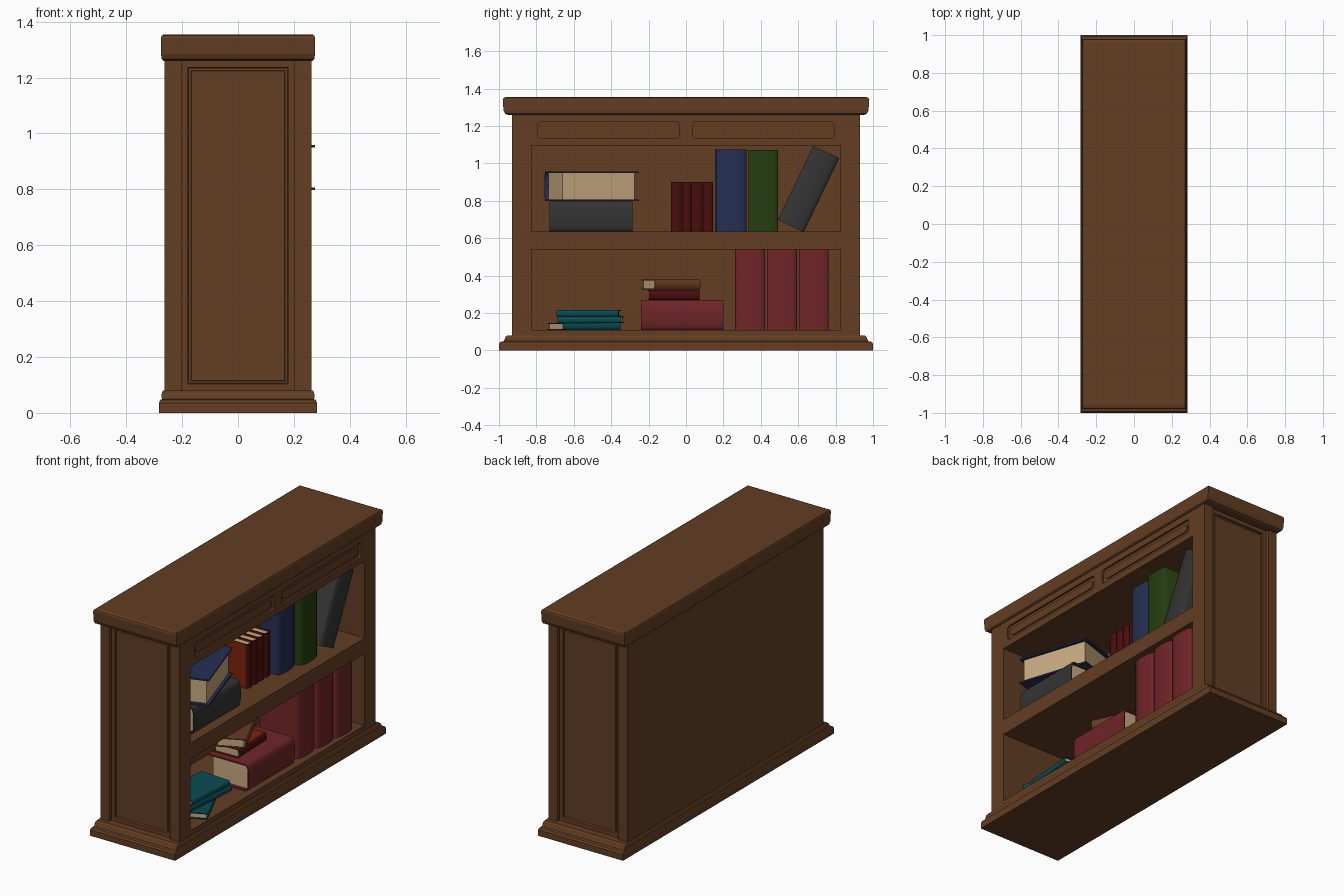
import bpy, bmesh, math
from mathutils import Vector, Euler

if "Cube" in bpy.data.objects:
    bpy.data.objects.remove(bpy.data.objects["Cube"])


def material(name, rgb):
    m = bpy.data.materials.new(name)
    m.diffuse_color = (*rgb, 1)
    m.use_nodes = True
    m.node_tree.nodes["Principled BSDF"].inputs["Base Color"].default_value = m.diffuse_color
    return m


WOOD = material("brown wood", (.125, .048, .017))
PAGES = material("cream pages", (.58, .40, .22))
NAVY = material("navy", (.018, .028, .085))
GREEN = material("green", (.018, .048, .005))
GREY = material("charcoal", (.034, .034, .035))
CRIMSON = material("crimson", (.16, .018, .021))
MAROON = material("maroon", (.07, .004, .004))
RED = material("orange red", (.20, .016, .003))
TEAL = material("teal", (.003, .072, .085))
LEATHER = material("brown leather", (.14, .045, .018))


def finish(name, bm, mats, smooth=False):
    bmesh.ops.recalc_face_normals(bm, faces=bm.faces)
    me = bpy.data.meshes.new(name)
    bm.to_mesh(me)
    bm.free()
    ob = bpy.data.objects.new(name, me)
    bpy.context.collection.objects.link(ob)
    for m in mats:
        me.materials.append(m)
    if smooth:
        bpy.ops.object.select_all(action='DESELECT')
        ob.select_set(True)
        bpy.context.view_layer.objects.active = ob
        bpy.ops.object.shade_smooth_by_angle(angle=math.radians(35))
    return ob


def add_box(bm, lo, hi, mat=0):
    vs = bmesh.ops.create_cube(bm, size=1)['verts']
    for v in vs:
        v.co = Vector([(a + b) / 2 + c * (b - a) for a, b, c in zip(lo, hi, v.co)])
    for f in {f for v in vs for f in v.link_faces}:
        f.material_index = mat


def box(name, lo, hi):
    bm = bmesh.new()
    add_box(bm, lo, hi)
    return finish(name, bm, [WOOD])


def add_prism(bm, pts, vec):
    """Extrude a closed outline of 3D points; returns its faces."""
    a = [bm.verts.new(p) for p in pts]
    b = [bm.verts.new(Vector(p) + Vector(vec)) for p in pts]
    n = len(a)
    return [bm.faces.new(a), bm.faces.new(b[::-1])] + [
        bm.faces.new((a[i], a[(i + 1) % n], b[(i + 1) % n], b[i])) for i in range(n)]


def moulding(name, rings):
    """Stack of rectangles given as half x, half y, z."""
    bm = bmesh.new()
    loops = [[bm.verts.new((sx * x, sy * y, z)) for sx, sy in
              ((-1, -1), (1, -1), (1, 1), (-1, 1))] for x, y, z in rings]
    bm.faces.new(loops[0])
    bm.faces.new(loops[-1])
    for p, q in zip(loops, loops[1:]):
        for i in range(4):
            j = (i + 1) % 4
            bm.faces.new((p[i], p[j], q[j], q[i]))
    return finish(name, bm, [WOOD])


# stepped plinth and cornice
moulding("plinth", [(.282, 1, 0), (.282, 1, .036), (.279, .992, .046), (.272, .975, .049),
                    (.274, .97, .06), (.272, .965, .073), (.268, .955, .08)])
moulding("cornice", [(.266, .955, 1.26), (.273, .968, 1.266), (.276, .976, 1.285),
                     (.276, .98, 1.342), (.273, .976, 1.35), (.265, .96, 1.355)])

# carcass: back, floor, middle shelf
X = .263
box("back_panel", (-X, -.83, .08), (-.22, .83, 1.26))
box("floor_board", (-.23, -.83, .07), (X, .83, .11))
box("middle_shelf", (-.23, -.83, .54), (X, .83, .635))

# ends: corner posts and a panel with an inset moulding
for s, side in ((-1, "left"), (1, "right")):
    for sx, pos in ((-1, "back"), (1, "front")):
        xs = sorted((sx * .203, sx * X))
        ys = sorted((s * .825, s * .93))
        box(f"{side}_{pos}_post", (xs[0], ys[0], .08), (xs[1], ys[1], 1.26))
    bm = bmesh.new()
    ys = sorted((s * .825, s * .912))
    add_box(bm, (-.203, ys[0], .08), (.203, ys[1], 1.26))
    bm.normal_update()
    face = max(bm.faces, key=lambda f: f.calc_center_median().y * s)
    for thick, depth in ((.033, 0), (.004, -.012), (.011, 0), (.004, .006)):
        bmesh.ops.inset_region(bm, faces=[face], thickness=thick, depth=depth)
        bm.normal_update()
    finish(f"{side}_end_panel", bm, [WOOD])


def rounded_rect(x, y0, y1, z0, z1, r):
    pts = []
    for k, (cy, cz) in enumerate(((y1 - r, z1 - r), (y0 + r, z1 - r),
                                  (y0 + r, z0 + r), (y1 - r, z0 + r))):
        for i in range(5):
            a = math.radians(90 * k + 22.5 * i)
            pts.append((x, cy + r * math.cos(a), cz + r * math.sin(a)))
    return pts


# frieze with two recessed panels, each holding a raised lozenge
frieze = box("frieze", (-.23, -.83, 1.095), (X, .83, 1.262))
bm = bmesh.new()
for y0 in (-.79, .035):
    add_prism(bm, rounded_rect(X - .012, y0, y0 + .755, 1.133, 1.222, .018), (.05, 0, 0))
cutter = finish("frieze_cutter", bm, [WOOD])
cutter.hide_render = True
mod = frieze.modifiers.new("recess", 'BOOLEAN')
mod.operation = 'DIFFERENCE'
mod.solver = 'EXACT'
mod.object = cutter
bpy.context.view_layer.objects.active = frieze
bpy.ops.object.modifier_apply(modifier="recess")
bpy.data.objects.remove(cutter)
for y0, side in ((-.79, "left"), (.035, "right")):
    bm = bmesh.new()
    add_prism(bm, rounded_rect(X - .014, y0 + .02, y0 + .735, 1.154, 1.202, .0235), (.009, 0, 0))
    finish(f"{side}_frieze_lozenge", bm, [WOOD])


def book(name, size, loc, cover, spine=None, turn=0, stand=None):
    """size = length, depth, thickness; spine towards +x; stand = tilt from flat."""
    L, D, T = size
    t = .009 if T > .1 else .005
    bulge = min(.02, T * .3)

    def outline(h, c, b):
        return [(D / 2 - c + b * math.cos(a), h * math.sin(a) ** 1)
                for a in [math.radians(-90 + 18 * i) for i in range(11)]]
    h = T / 2
    # C-shaped cover with rounded spine
    outer = [(-D / 2, -h)] + outline(h, bulge, bulge) + [(-D / 2, h)]
    inner = [(-D / 2, -h + t)] + outline(h - t, bulge, bulge - t * .5) + [(-D / 2, h - t)]
    ring = outer + inner[::-1]
    n, m = len(outer), len(ring)
    bm = bmesh.new()
    ends = []
    for y in (-L / 2, L / 2):
        ends.append([bm.verts.new((x, y, z)) for x, z in ring])
    for i in range(m):
        j = (i + 1) % m
        bm.faces.new((ends[0][i], ends[0][j], ends[1][j], ends[1][i]))
    for e in ends:
        for i in range(n - 1):
            bm.faces.new((e[i], e[i + 1], e[m - 2 - i], e[m - 1 - i]))
    for f in bm.faces:
        c = f.calc_center_median()
        f.material_index = int(c.x > D / 2 - bulge * .9)
    # page block
    g = .018 if T > .1 else .008
    add_box(bm, (-D / 2 + g, -L / 2 + g, -h + t), (D / 2 - bulge, L / 2 - g, h - t), 2)
    ob = finish(name, bm, [cover, spine or cover, PAGES], smooth=True)
    ob.location = loc
    r = Euler((math.radians(stand or 0), 0, 0)).to_matrix()
    ob.rotation_euler = (Euler((0, 0, math.radians(turn))).to_matrix() @ r).to_euler()
    return ob


BIG = (.44, .27, .16)

# upper shelf
book("flat_charcoal_book", (.445, .27, .16), (.085, -.508, .715), GREY)
book("flat_navy_book", (.44, .28, .16), (.075, -.505, .878), NAVY, turn=198)
for i in range(4):
    book(f"small_red_book_{i + 1}", (.265, .17, .054),
         (.035, -.052 + i * .0565, .768), RED, MAROON, stand=90)
book("upright_navy_book", (.438, .27, .163), (.03, .24, .854), NAVY, turn=1, stand=90)
book("upright_green_book", (.436, .27, .16), (.06, .413, .853), GREEN, stand=90)
book("leaning_charcoal_book", (.438, .27, .153), (.075, .655, .863), GREY, stand=64.4)

# lower shelf
for i, y in enumerate((.343, .513, .683)):
    book(f"upright_crimson_book_{i + 1}", (.43, .27, .16), (.09 + i * .008, y, .325),
         CRIMSON, stand=90)
book("flat_crimson_book", BIG, (.105, -.02, .19), CRIMSON)
book("flat_red_book", (.27, .17, .052), (.06, -.065, .297), RED, MAROON, turn=2)
book("flat_leather_book", (.27, .17, .054), (.04, -.08, .352), LEATHER, turn=25)
book("flat_teal_book_1", (.34, .2, .036), (.10, -.545, .128), TEAL, turn=25)
book("flat_teal_book_2", (.34, .2, .035), (.09, -.51, .1635), TEAL, turn=-5)
book("flat_teal_book_3", (.33, .2, .035), (.09, -.52, .1985), TEAL, turn=-4)
